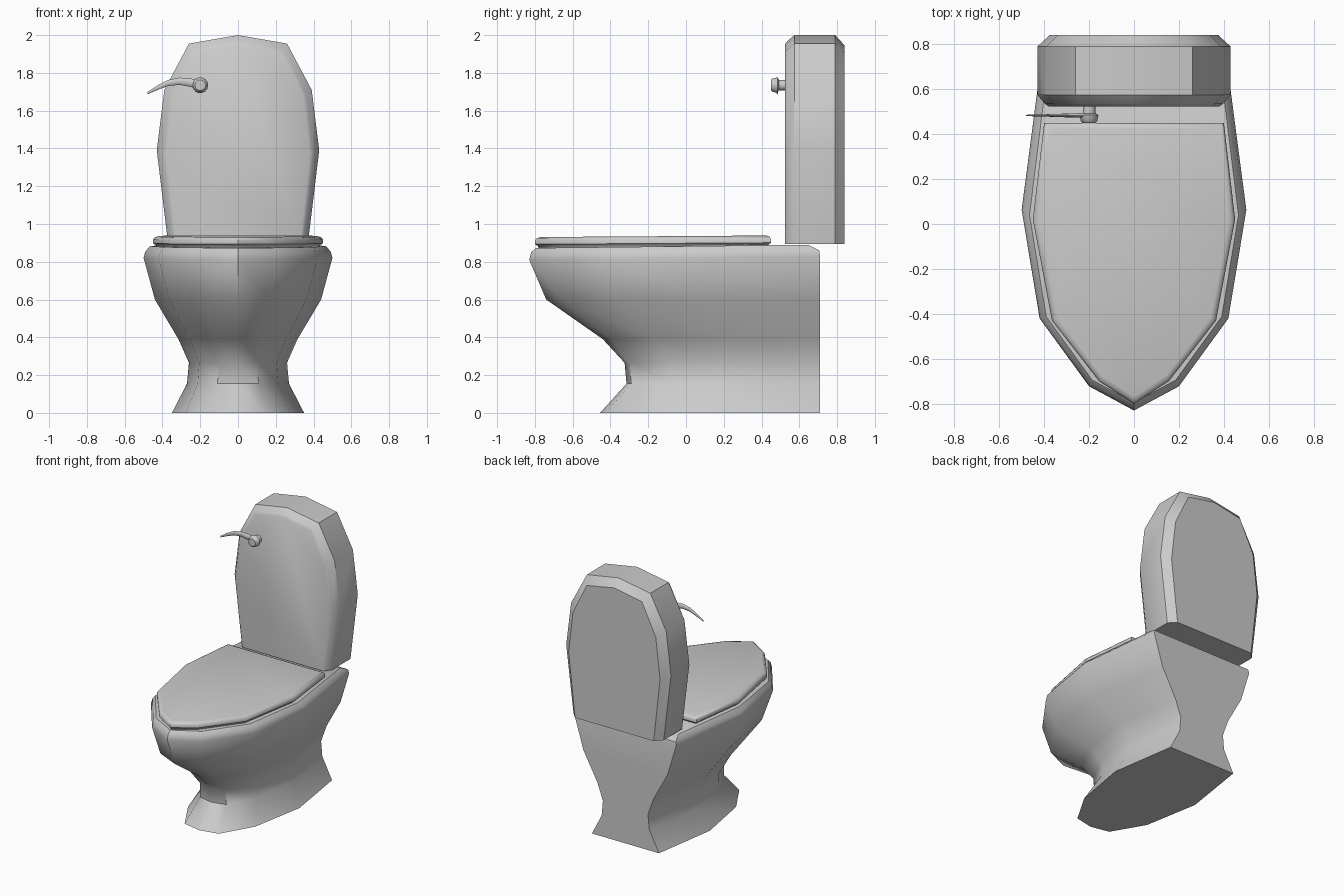
import bpy, bmesh, math

if "Cube" in bpy.data.objects:
    bpy.data.objects.remove(bpy.data.objects["Cube"])


def loft(name, rings, angle=40):
    """Skin closed rings of equal length, capping both ends."""
    bm = bmesh.new()
    loops = [[bm.verts.new(p) for p in r] for r in rings]
    n = len(loops[0])
    for a, b in zip(loops, loops[1:]):
        for i in range(n):
            j = (i + 1) % n
            bm.faces.new((a[i], a[j], b[j], b[i]))
    bm.faces.new(loops[0][::-1])
    bm.faces.new(loops[-1])
    bmesh.ops.recalc_face_normals(bm, faces=bm.faces)
    me = bpy.data.meshes.new(name)
    bm.to_mesh(me)
    bm.free()
    ob = bpy.data.objects.new(name, me)
    bpy.context.collection.objects.link(ob)
    bpy.ops.object.select_all(action='DESELECT')
    ob.select_set(True)
    bpy.context.view_layer.objects.active = ob
    bpy.ops.object.shade_smooth_by_angle(angle=math.radians(angle))
    return ob


def mirrored(half):
    """Half outline (u, v) whose last point lies on the centre line."""
    return half + [(-u, v) for u, v in half[-2::-1]]


# bowl and pedestal: z, half width, front y, back y, back half width,
# bluntness of the front, forward tilt
def bowl_ring(z, w, yf, yb, wb, blunt, tilt):
    d = yb - yf
    half = [(wb, yb),
            (w, yb - 0.42 * d),
            (w * (0.84 - 0.05 * blunt), yb - (0.734 + 0.04 * blunt) * d),
            (w * 0.40, yb - (0.93 + 0.045 * blunt) * d),
            (0, yf)]
    return [(x, y, z + tilt * (y - yf) / d) for x, y in mirrored(half)]


loft("bowl", [bowl_ring(*r) for r in (
    (0.00, 0.35, -0.455, 0.71, 0.275, 1, 0),
    (0.155, 0.27, -0.315, 0.71, 0.195, 1, 0),
    (0.265, 0.26, -0.325, 0.71, 0.185, 1, 0),
    (0.39, 0.315, -0.44, 0.71, 0.23, 0.7, 0),
    (0.60, 0.44, -0.74, 0.71, 0.345, 0.3, 0),
    (0.81, 0.50, -0.83, 0.71, 0.415, 0, 0.02),
    (0.85, 0.49, -0.82, 0.705, 0.41, 0, 0.01),
    (0.873, 0.465, -0.795, 0.645, 0.39, 0, 0.017),
)])

# lid with a rounded top edge
lid = mirrored([(0.40, 0.45), (0.45, 0.02), (0.365, -0.43), (0.155, -0.70), (0, -0.80)])


def lid_ring(z, inset):
    return [(x * (1 - inset / 0.45), (y + 0.1) * (1 - inset / 0.65) - 0.1,
             z + 0.008 * (y + 0.8) / 1.25) for x, y in lid]


loft("lid", [lid_ring(z, i) for z, i in
             ((0.865, 0.02), (0.883, 0.015), (0.893, 0), (0.912, 0),
              (0.925, 0.01), (0.931, 0.03))])

# tank: front outline extruded in depth with bevelled rims
tank = mirrored([(0.37, 0.895), (0.43, 1.39), (0.39, 1.71), (0.26, 1.955), (0, 2.0)])


def tank_ring(y, inset):
    return [(x * (1 - inset / 0.43), y, 0.895 + (z - 0.895) * (1 - inset / 1.105))
            for x, z in tank]


loft("tank", [tank_ring(y, i) for y, i in
              ((0.523, 0.05), (0.535, 0.033), (0.575, 0), (0.79, 0), (0.84, 0.055))])

# flush knob, turned about the y axis
loft("flush_knob", [[(-0.20 + r * math.cos(a), y, 1.735 + r * math.sin(a))
                     for a in (k * math.tau / 14 for k in range(14))]
                    for y, r in ((0.45, 0.028), (0.457, 0.036), (0.485, 0.042),
                                 (0.492, 0.028), (0.53, 0.028))])

# curved, tapering flush lever: x, centre z, half height, half thickness
lever = ((-0.20, 1.735, 0.028, 0.011), (-0.25, 1.748, 0.022, 0.010),
         (-0.31, 1.756, 0.019, 0.008), (-0.37, 1.747, 0.016, 0.006),
         (-0.43, 1.720, 0.012, 0.004), (-0.48, 1.692, 0.006, 0.003))
loft("flush_lever", [[(x, 0.483 + t * math.cos(a), z + h * math.sin(a))
                      for a in (k * math.tau / 8 for k in range(8))]
                     for x, z, h, t in lever])
